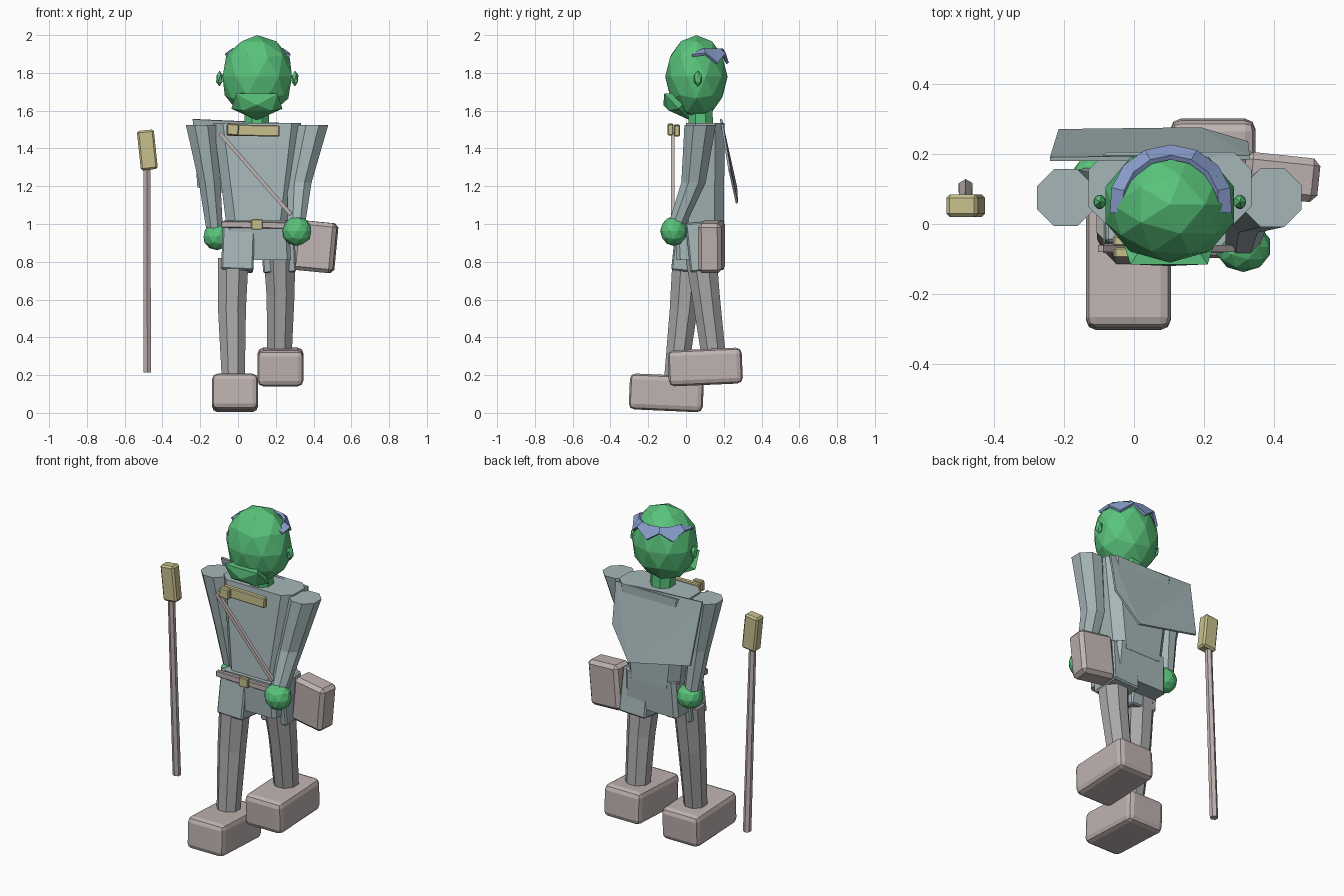
import bpy, bmesh, math
from mathutils import Vector, Matrix, Euler

if "Cube" in bpy.data.objects:
    bpy.data.objects.remove(bpy.data.objects["Cube"])

COL = {"skin": (0.10, 0.55, 0.20), "tunic": (0.38, 0.47, 0.48), "leg": (0.40, 0.39, 0.39),
       "leather": (0.52, 0.45, 0.44), "brass": (0.58, 0.53, 0.27), "hair": (0.27, 0.36, 0.65)}
MATS = {}
for key, c in COL.items():
    MATS[key] = bpy.data.materials.new(key)
    MATS[key].diffuse_color = (*c, 1)


def finish(name, bm, mat):
    bmesh.ops.recalc_face_normals(bm, faces=bm.faces[:])
    me = bpy.data.meshes.new(name)
    bm.to_mesh(me)
    bm.free()
    me.materials.append(MATS[mat])
    ob = bpy.data.objects.new(name, me)
    bpy.context.collection.objects.link(ob)
    return ob


def box(name, mat, loc, size, rot=(0, 0, 0), bevel=0, segs=1):
    bm = bmesh.new()
    bmesh.ops.create_cube(bm, size=1, matrix=Matrix.Diagonal((*size, 1)))
    if bevel:
        bmesh.ops.bevel(bm, geom=bm.edges[:], offset=bevel, segments=segs, profile=0.5, affect='EDGES')
    e = Euler([math.radians(a) for a in rot])
    bm.transform(Matrix.Translation(loc) @ e.to_matrix().to_4x4())
    return finish(name, bm, mat)


def ball(name, mat, loc, radii, subdiv):
    bm = bmesh.new()
    bmesh.ops.create_icosphere(bm, subdivisions=subdiv, radius=1,
                               matrix=Matrix.Translation(loc) @ Matrix.Diagonal((*radii, 1)))
    return finish(name, bm, mat)


def loft(name, mat, rings):
    bm = bmesh.new()
    vs = [[bm.verts.new(p) for p in r] for r in rings]
    n = len(vs[0])
    for a, b in zip(vs, vs[1:]):
        for i in range(n):
            bm.faces.new((a[i], a[(i + 1) % n], b[(i + 1) % n], b[i]))
    bm.faces.new(vs[0])
    bm.faces.new(vs[-1])
    return finish(name, bm, mat)


def limb(name, mat, stations, sides=8):
    # stations: centre x, y, z and radius of each horizontal ring
    rings = []
    for x, y, z, r in stations:
        ang = [math.tau * (i + 0.5) / sides for i in range(sides)]
        rings.append([(x + r * math.cos(a), y + r * math.sin(a), z) for a in ang])
    return loft(name, mat, rings)


def cut_rect(x0, x1, y0, y1, z, c):
    return [(x0 + c, y0, z), (x1 - c, y0, z), (x1, y0 + c, z), (x1, y1 - c, z),
            (x1 - c, y1, z), (x0 + c, y1, z), (x0, y1 - c, z), (x0, y0 + c, z)]


# Head, ears, neck
ball("head", "skin", (0.102, 0.055, 1.78), (0.193, 0.165, 0.22), 2)
for side, x in (("right", -0.098), ("left", 0.302)):
    ball(side + "_ear", "skin", (x, 0.063, 1.77), (0.02, 0.023, 0.042), 1)
limb("neck", "skin", [(0.1, 0.08, 1.48, 0.07), (0.1, 0.075, 1.62, 0.07)])

# Faceted muzzle
bm = bmesh.new()
for p in [(-0.01, -0.115, 1.69), (0.21, -0.115, 1.69), (0.1, -0.12, 1.63), (-0.035, -0.04, 1.61),
          (0.235, -0.04, 1.61), (0.02, -0.09, 1.6), (0.18, -0.09, 1.6), (0.1, 0.02, 1.55), (0.1, 0.05, 1.7)]:
    bm.verts.new(p)
bmesh.ops.convex_hull(bm, input=bm.verts[:])
finish("muzzle", bm, "skin")

# Jagged hair band around the back of the head
bm = bmesh.new()
n = 8
top, low = [], []
for i in range(n + 1):
    a = math.radians(-8 + 196 * i / n)
    c, s = math.cos(a), math.sin(a)
    top.append(bm.verts.new((0.105 + 0.135 * c, 0.055 + 0.135 * s, 1.925 if 0 < i < n else 1.9)))
    z = 1.89 if i in (0, n) else (1.85 if i % 2 == 0 else 1.9)
    low.append(bm.verts.new((0.105 + 0.172 * c, 0.055 + 0.165 * s, z)))
for i in range(n):
    bm.faces.new((top[i], top[i + 1], low[i + 1], low[i]))
hair = finish("hair_band", bm, "hair")
m = hair.modifiers.new("thick", 'SOLIDIFY')
m.thickness = 0.015
m.offset = 0

# Torso and hips
loft("torso", "tunic", [cut_rect(-0.06, 0.27, -0.04, 0.2, 0.98, 0.05),
                        cut_rect(-0.13, 0.335, 0.0, 0.205, 1.535, 0.05)])
loft("hips", "tunic", [cut_rect(-0.07, 0.28, -0.05, 0.19, 0.81, 0.02),
                       cut_rect(-0.06, 0.27, -0.06, 0.2, 1.02, 0.02)])

# Shorts, legs and boots: one leg forward, one back
box("right_shorts", "tunic", (0.0, 0.015, 0.88), (0.17, 0.16, 0.26), (-6, 2, 0), 0.008)
box("left_shorts", "tunic", (0.215, 0.1, 0.88), (0.175, 0.18, 0.26), (6, -2, 0), 0.008)
limb("right_leg", "leg", [(-0.025, 0.01, 0.82, 0.088), (-0.032, -0.012, 0.55, 0.08), (-0.025, -0.055, 0.18, 0.066)])
limb("left_leg", "leg", [(0.22, 0.08, 0.82, 0.09), (0.225, 0.105, 0.62, 0.08), (0.22, 0.145, 0.31, 0.07)])
box("right_boot", "leather", (-0.016, -0.104, 0.106), (0.243, 0.392, 0.19), (-2.5, 0, 0), 0.03, 2)
box("left_boot", "leather", (0.225, 0.102, 0.243), (0.243, 0.392, 0.19), (2.5, 0, 0), 0.03, 2)

# Arms and hands
limb("right_arm", "tunic", [(-0.195, 0.075, 1.525, 0.088), (-0.15, 0.09, 1.22, 0.062), (-0.125, 0.115, 0.98, 0.048)])
limb("left_arm", "tunic", [(0.395, 0.075, 1.525, 0.09), (0.325, 0.04, 1.22, 0.07), (0.308, -0.05, 0.99, 0.05)])
ball("right_hand", "skin", (-0.11, 0.12, 0.933), (0.076, 0.074, 0.072), 2)
ball("left_hand", "skin", (0.312, -0.065, 0.962), (0.08, 0.072, 0.078), 2)

# Back panel with cut lower corner
outline = [(-0.24, 0.185, 1.555), (0.33, 0.19, 1.53), (0.325, 0.23, 1.29),
           (0.19, 0.27, 1.11), (-0.215, 0.265, 1.195)]
bm = bmesh.new()
bm.faces.new([bm.verts.new(p) for p in outline])
bmesh.ops.triangulate(bm, faces=bm.faces[:])
cape = finish("back_panel", bm, "tunic")
m = cape.modifiers.new("thick", 'SOLIDIFY')
m.thickness = 0.012
m.offset = 0

# Belt, buckle, chest bar and shoulder strap
box("belt", "leather", (0.095, -0.07, 0.995), (0.37, 0.025, 0.035), (0, 1, 0), 0.004)
box("buckle", "brass", (0.1, -0.083, 0.998), (0.06, 0.025, 0.055), (0, 0, 0), 0.004)
box("chest_bar", "brass", (0.08, -0.048, 1.495), (0.28, 0.03, 0.06), (0, 1, 0), 0.005)
box("chest_clasp", "brass", (-0.027, -0.082, 1.5), (0.062, 0.03, 0.06), (0, 3, 0), 0.005)
a, b = Vector((-0.095, -0.07, 1.48)), Vector((0.28, -0.07, 1.05))
box("strap", "leather", (a + b) / 2, ((b - a).length, 0.02, 0.02),
    (0, math.degrees(math.atan2(a.z - b.z, b.x - a.x)), 0))

# Hip pack
box("hip_pack", "leather", (0.41, 0.135, 0.88), (0.215, 0.125, 0.265), (0, 5.5, -6), 0.02)

# Staff
limb("staff_rod", "leather", [(-0.48, 0.105, 0.215, 0.023), (-0.482, 0.055, 1.33, 0.02)], 6)
box("staff_head", "brass", (-0.48, 0.052, 1.392), (0.09, 0.065, 0.21), (0, -6, 0), 0.01)

for m in bpy.data.materials:
    if m.users and not m.is_grease_pencil:
        m.use_nodes = True
        m.node_tree.nodes["Principled BSDF"].inputs["Base Color"].default_value = m.diffuse_color
